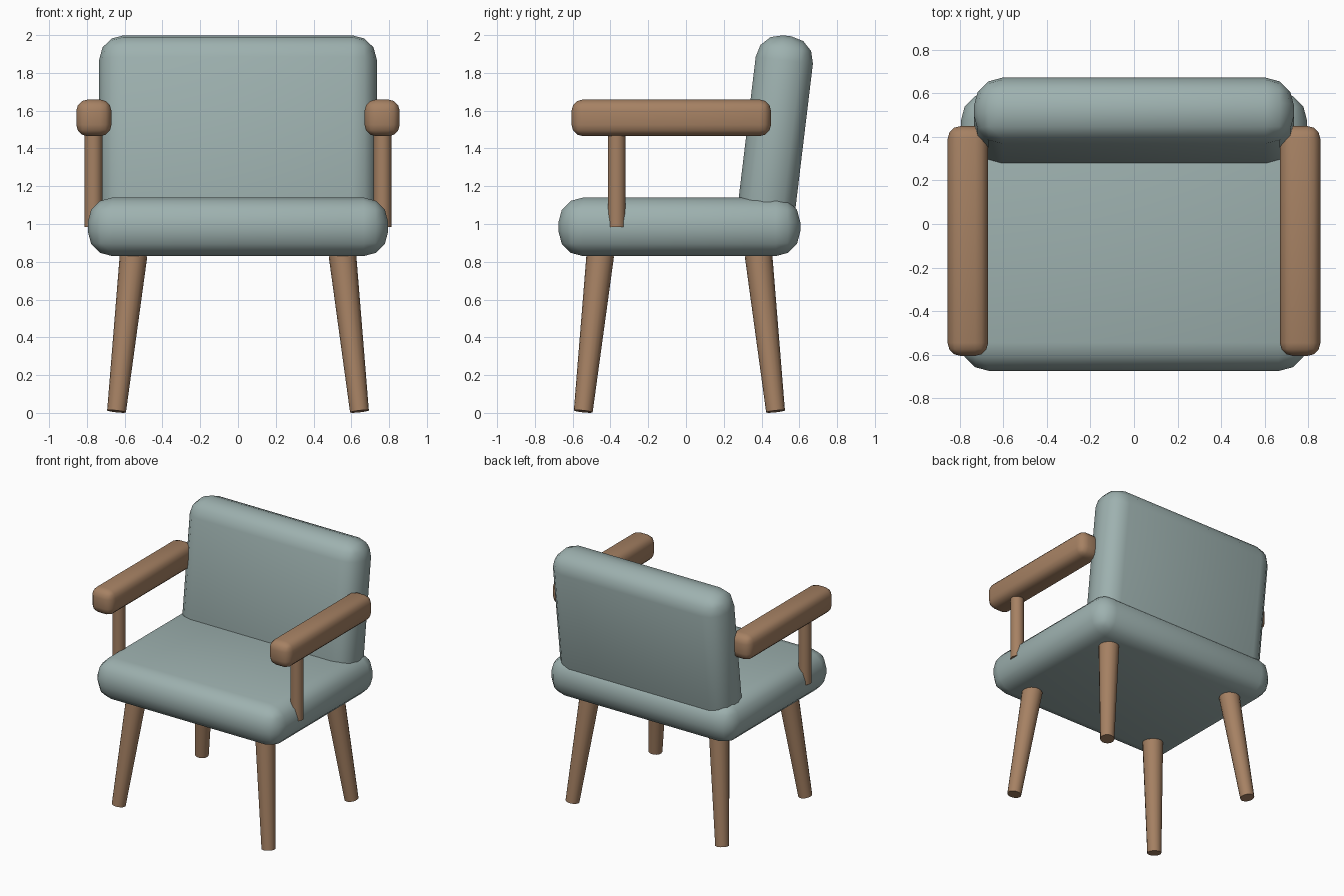
import bpy
import bmesh
import math
from mathutils import Matrix, Vector

if "Cube" in bpy.data.objects:
    bpy.data.objects.remove(bpy.data.objects["Cube"], do_unlink=True)


def make_material(name, rgb):
    mat = bpy.data.materials.new(name)
    mat.use_nodes = True
    color = (*rgb, 1.0)
    mat.diffuse_color = color
    shader = mat.node_tree.nodes["Principled BSDF"]
    shader.inputs["Base Color"].default_value = color
    shader.inputs["Roughness"].default_value = 0.7
    return mat


fabric = make_material("sage_fabric", (0.34, 0.44, 0.43))
wood = make_material("warm_wood", (0.38, 0.22, 0.125))


def finish(bm, name, mat):
    """Turn the bmesh into a smooth-shaded object with one material."""
    bmesh.ops.recalc_face_normals(bm, faces=bm.faces)
    mesh = bpy.data.meshes.new(name)
    bm.to_mesh(mesh)
    bm.free()
    mesh.materials.append(mat)
    obj = bpy.data.objects.new(name, mesh)
    bpy.context.collection.objects.link(obj)
    bpy.ops.object.select_all(action="DESELECT")
    obj.select_set(True)
    bpy.context.view_layer.objects.active = obj
    bpy.ops.object.shade_smooth_by_angle(angle=math.radians(40))
    return obj


def rounded_box(name, size, center, radius, mat, tilt=0.0):
    bm = bmesh.new()
    bmesh.ops.create_cube(bm, size=1.0)
    bmesh.ops.scale(bm, vec=size, verts=bm.verts)
    bmesh.ops.bevel(bm, geom=bm.edges[:], offset=radius, segments=3,
                    profile=0.5, affect="EDGES")
    bm.transform(Matrix.Translation(center) @ Matrix.Rotation(tilt, 4, "X"))
    return finish(bm, name, mat)


def tapered_rod(name, bottom, top, r_bottom, r_top, mat):
    bottom, top = Vector(bottom), Vector(top)
    axis = top - bottom
    bm = bmesh.new()
    bmesh.ops.create_cone(bm, cap_ends=True, segments=16, radius1=r_bottom,
                          radius2=r_top, depth=axis.length)
    turn = axis.to_track_quat("Z", "Y").to_matrix().to_4x4()
    bm.transform(Matrix.Translation((bottom + top) / 2) @ turn)
    return finish(bm, name, mat)


# Upholstered cushions
SEAT_Y = -0.035
rounded_box("seat_cushion", (1.59, 1.28, 0.31), (0, SEAT_Y, 0.985), 0.13, fabric)
rounded_box("back_cushion", (1.47, 0.305, 1.07), (0, 0.472, 1.465), 0.13, fabric,
            tilt=-0.12)

for side, sx in (("left", 1), ("right", -1)):
    # Armrest and its front post
    rounded_box(side + "_armrest", (0.186, 1.056, 0.194),
                (sx * 0.763, -0.078, 1.562), 0.06, wood)
    tapered_rod(side + "_arm_post", (sx * 0.765, -0.367, 0.985),
                (sx * 0.765, -0.367, 1.5), 0.047, 0.047, wood)
    # Splayed, tapered legs
    for end, sy in (("front", -1), ("back", 1)):
        tapered_rod(f"{end}_{side}_leg",
                    (sx * 0.643, SEAT_Y + sy * 0.509, 0.008),
                    (sx * 0.553, SEAT_Y + sy * 0.419, 0.835),
                    0.05, 0.073, wood)
